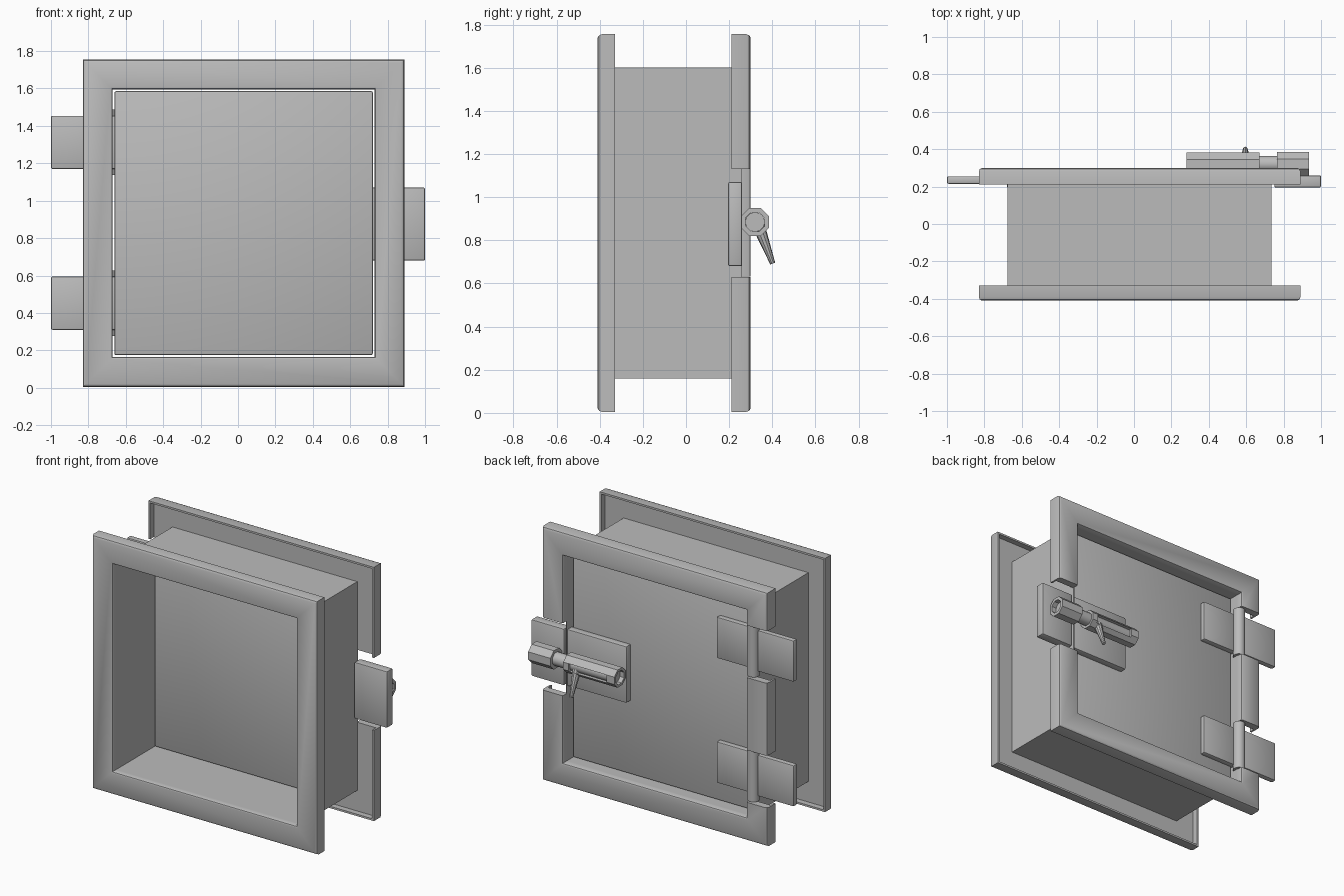
import bpy, bmesh, math
from mathutils import Vector, Matrix

if "Cube" in bpy.data.objects:
    bpy.data.objects.remove(bpy.data.objects["Cube"])

steel = bpy.data.materials.new("grey_steel")
steel.diffuse_color = (0.5, 0.5, 0.5, 1)
steel.use_nodes = True
steel.node_tree.nodes["Principled BSDF"].inputs["Base Color"].default_value = steel.diffuse_color

# Opening of the housing
X0, X1, Z0, Z1 = -0.67, 0.73, 0.165, 1.595


def finish(name, bm, smooth=True):
    bmesh.ops.recalc_face_normals(bm, faces=bm.faces[:])
    me = bpy.data.meshes.new(name)
    bm.to_mesh(me)
    bm.free()
    ob = bpy.data.objects.new(name, me)
    bpy.context.collection.objects.link(ob)
    me.materials.append(steel)
    if smooth:
        bpy.ops.object.select_all(action='DESELECT')
        bpy.context.view_layer.objects.active = ob
        ob.select_set(True)
        bpy.ops.object.shade_smooth_by_angle(angle=math.radians(35))
    return ob


def add_box(bm, lo, hi):
    lo, hi = Vector(lo), Vector(hi)
    m = Matrix.Translation((lo + hi) / 2) @ Matrix.Diagonal((*(hi - lo), 1))
    return bmesh.ops.create_cube(bm, size=1, matrix=m)


def box(name, lo, hi, bevel=0.008):
    bm = bmesh.new()
    add_box(bm, lo, hi)
    if bevel:
        bmesh.ops.bevel(bm, geom=bm.edges[:], offset=bevel, segments=2,
                        profile=0.5, affect='EDGES')
    return finish(name, bm)


def ring(name, profile):
    """Sweep a closed (outward offset, y) profile round the opening."""
    bm = bmesh.new()
    loops = []
    for x, z, sx, sz in ((X0, Z0, -1, -1), (X1, Z0, 1, -1),
                         (X1, Z1, 1, 1), (X0, Z1, -1, 1)):
        loops.append([bm.verts.new((x + sx * o, y, z + sz * o)) for o, y in profile])
    n = len(profile)
    for i in range(4):
        a, b = loops[i], loops[(i + 1) % 4]
        for j in range(n):
            k = (j + 1) % n
            bm.faces.new((a[j], a[k], b[k], b[j]))
    return finish(name, bm)


def tube(name, p0, p1, r0, r1=None, inner=0, sides=16):
    """Solid or hollow round bar between two points."""
    p0, p1 = Vector(p0), Vector(p1)
    r1 = r0 if r1 is None else r1
    rot = (p1 - p0).to_track_quat('Z', 'Y')
    bm = bmesh.new()

    def circle(p, r):
        return [bm.verts.new(p + rot @ Vector((r * math.cos(t), r * math.sin(t), 0)))
                for t in (2 * math.pi * (i + 0.5) / sides for i in range(sides))]

    def bridge(a, b):
        for i in range(sides):
            k = (i + 1) % sides
            bm.faces.new((a[i], a[k], b[k], b[i]))

    a, b = circle(p0, r0), circle(p1, r1)
    bridge(a, b)
    if inner:
        c, d = circle(p0, inner), circle(p1, inner)
        bridge(b, d)
        bridge(d, c)
        bridge(c, a)
    else:
        bm.faces.new(a)
        bm.faces.new(b)
    return finish(name, bm)


def cut(ob, name, boxes):
    bm = bmesh.new()
    for lo, hi in boxes:
        add_box(bm, lo, hi)
    c = finish(name, bm, False)
    c.hide_render = True
    c.hide_viewport = True
    m = ob.modifiers.new("cut", 'BOOLEAN')
    m.operation, m.solver, m.object = 'DIFFERENCE', 'EXACT', c


def flange(name, y_open, y_face):
    """Channel-shaped frame: rounded outer face, hollow towards y_open."""
    s = 1 if y_face > y_open else -1
    ring(name, [(0, y_open + s * 0.04), (0, y_face - s * 0.012), (0.004, y_face - s * 0.004),
                (0.012, y_face), (0.143, y_face), (0.155, y_face - s * 0.007),
                (0.16, y_face - s * 0.02), (0.16, y_open), (0.147, y_open),
                (0.147, y_open + s * 0.04)])
    return bpy.data.objects[name]


# Housing walls and the two frames
ring("housing", [(0, -0.37), (0.005, -0.37), (0.005, 0.26), (0, 0.26)])
flange("front_frame", -0.33, -0.41)
back = flange("back_frame", 0.21, 0.30)

# Gaps in the back frame for the hinges and the latch
hinges = (0.452, 1.312)
cut(back, "frame_gap_cutter",
    [((-0.9, 0.1, z - 0.18), (X0 + 0.001, 0.4, z + 0.18)) for z in hinges]
    + [((X1 - 0.001, 0.1, 0.63), (0.95, 0.4, 1.13))])

# Door slab with a thin clearance all round
box("door", (X0 + 0.009, 0.03, Z0 + 0.009), (X1 - 0.009, 0.205, Z1 - 0.009), 0.01)

# Hinges: outer leaf, door leaf and pin
for i, z in enumerate(hinges):
    lo, hi = z - 0.142, z + 0.142
    box(f"hinge_outer_leaf_{i}", (-1.0, 0.215, lo), (-0.70, 0.255, hi))
    box(f"hinge_door_leaf_{i}", (-0.68, 0.195, lo), (-0.40, 0.24, hi))
    tube(f"hinge_pin_{i}", (-0.69, 0.25, z - 0.175), (-0.69, 0.25, z + 0.175), 0.04)

# Latch plates
box("latch_door_plate", (0.28, 0.195, 0.68), (0.735, 0.25, 1.07))
box("latch_keeper_plate", (0.75, 0.195, 0.68), (1.0, 0.26, 1.07))

# Sliding bolt, its slotted sleeve, the keeper and the handle
BY, BZ = 0.32, 0.885
sleeve = tube("bolt_sleeve", (0.28, BY, BZ), (0.67, BY, BZ), 0.066, inner=0.048, sides=8)
cut(sleeve, "sleeve_slot_cutter", [((0.34, BY + 0.01, BZ - 0.035), (0.63, BY + 0.1, BZ + 0.025))])
tube("bolt", (0.31, BY, BZ), (0.90, BY, BZ), 0.045)
tube("bolt_keeper", (0.765, BY, BZ), (0.935, BY, BZ), 0.07, inner=0.048, sides=8)
tube("bolt_handle", (0.595, 0.335, 0.87), (0.595, 0.402, 0.692), 0.03, 0.012, sides=10)
